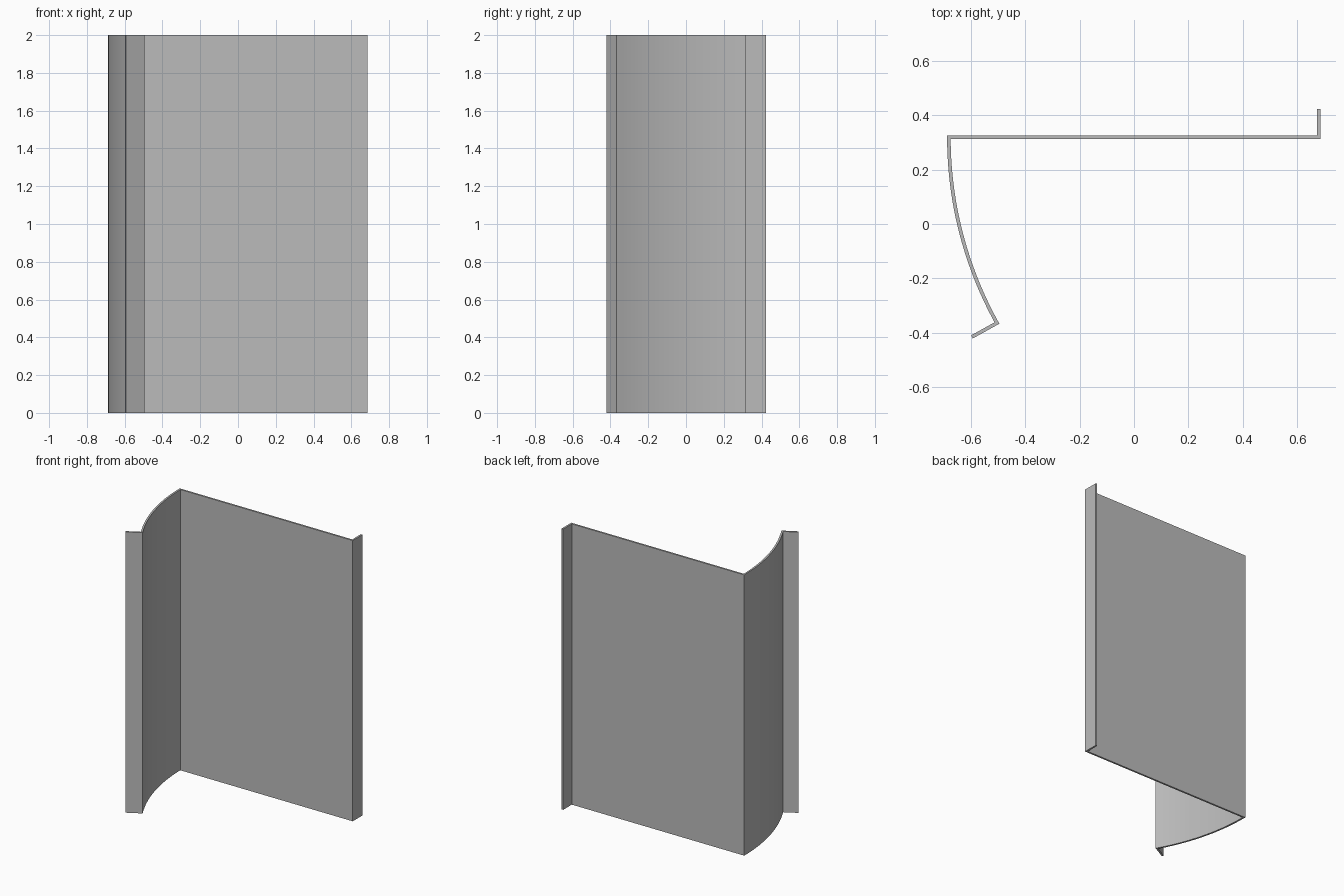
import bpy, bmesh, math
from mathutils import Vector

cube = bpy.data.objects.get("Cube")
if cube:
    bpy.data.objects.remove(cube)

HEIGHT = 2.0
THICK = 0.013
RADIUS = 1.41
SWEEP = math.radians(29)
STEPS = 24
LIP = 0.105

# Plain grey sheet
grey = bpy.data.materials.new("sheet grey")
grey.use_nodes = True
colour = (0.5, 0.5, 0.5, 1)
grey.diffuse_color = colour
grey.node_tree.nodes["Principled BSDF"].inputs["Base Color"].default_value = colour

# Centreline seen from above: back lip, flat panel, curved side, front lip
corner = Vector((-0.6805, 0.3195))
centre = corner + Vector((RADIUS, 0))
path = [Vector((0.6785, 0.4225)), Vector((0.6785, 0.3195))]
for i in range(STEPS + 1):
    a = SWEEP * i / STEPS
    path.append(centre - RADIUS * Vector((math.cos(a), math.sin(a))))
path.append(path[-1] - LIP * Vector((math.cos(SWEEP), math.sin(SWEEP))))


def offset(points, dist):
    """Shift a path sideways with mitred corners."""
    dirs = [(b - a).normalized() for a, b in zip(points, points[1:])]
    normals = [Vector((-d.y, d.x)) for d in dirs]
    out = []
    for i, p in enumerate(points):
        n0 = normals[max(i - 1, 0)]
        n1 = normals[min(i, len(normals) - 1)]
        out.append(p + (n0 + n1) * dist / (1 + n0.dot(n1)))
    return out


# Extrude the bent strip upward
bm = bmesh.new()
sides = [[bm.verts.new((p.x, p.y, 0)) for p in offset(path, d)]
         for d in (THICK / 2, -THICK / 2)]
base = [bm.faces.new((sides[0][i], sides[0][i + 1], sides[1][i + 1], sides[1][i]))
        for i in range(len(path) - 1)]
extruded = bmesh.ops.extrude_face_region(bm, geom=base, use_keep_orig=True)
top = [v for v in extruded["geom"] if isinstance(v, bmesh.types.BMVert)]
bmesh.ops.translate(bm, verts=top, vec=(0, 0, HEIGHT))
bmesh.ops.recalc_face_normals(bm, faces=bm.faces)

mesh = bpy.data.meshes.new("bent_panel")
bm.to_mesh(mesh)
bm.free()
mesh.materials.append(grey)
panel = bpy.data.objects.new("bent_panel", mesh)
bpy.context.collection.objects.link(panel)

# Smooth the curved side and keep the folds crisp
bpy.ops.object.select_all(action='DESELECT')
panel.select_set(True)
bpy.context.view_layer.objects.active = panel
bpy.ops.object.shade_smooth_by_angle(angle=math.radians(20))
